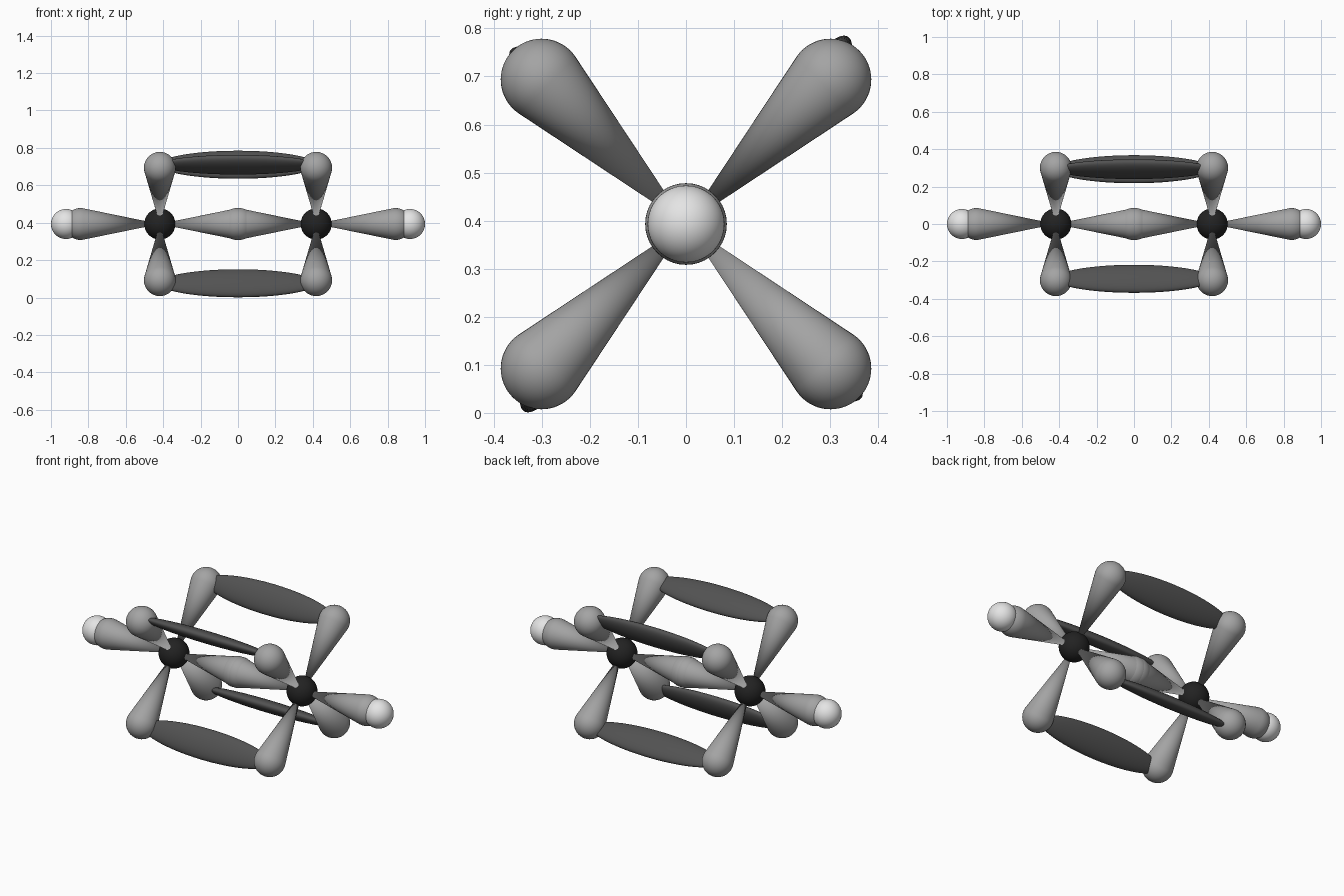
import bpy, bmesh, math
from mathutils import Matrix, Vector

if "Cube" in bpy.data.objects:
    bpy.data.objects.remove(bpy.data.objects["Cube"])

ZC = 0.393        # height of the molecule axis
CX = 0.418        # carbon atom distance from centre
REACH = 0.425     # lobe length from atom to ball centre
R = 0.085         # lobe ball radius


def material(name, v):
    m = bpy.data.materials.new(name)
    m.diffuse_color = (v, v, v, 1)
    m.use_nodes = True
    m.node_tree.nodes["Principled BSDF"].inputs["Base Color"].default_value = m.diffuse_color
    return m


LIGHT = material("light_grey", 0.37)
DARK = material("dark_grey", 0.085)
BLACK = material("black", 0.016)
WHITE = material("white", 0.78)


def finish(name, bm, mat, matrix):
    bm.normal_update()
    me = bpy.data.meshes.new(name)
    bm.to_mesh(me)
    bm.free()
    for p in me.polygons:
        p.use_smooth = True
    me.materials.append(mat)
    ob = bpy.data.objects.new(name, me)
    ob.matrix_world = matrix
    bpy.context.collection.objects.link(ob)
    return ob


def ball(name, loc, size, mat, tilt=0):
    bm = bmesh.new()
    bmesh.ops.create_uvsphere(bm, u_segments=48, v_segments=24, radius=1)
    bmesh.ops.transform(bm, verts=bm.verts, matrix=Matrix.Diagonal((*size, 1)))
    return finish(name, bm, mat, Matrix.Translation(loc) @ Matrix.Rotation(tilt, 4, 'X'))


def lobe(name, start, direction):
    """Teardrop: cone from a point, tangent to a round end, lathed about z."""
    a = math.asin(R / REACH)
    prof = [(0.0, 0.0)]
    steps = 16
    for i in range(steps + 1):
        t = -a + (math.pi / 2 + a) * i / steps
        prof.append((R * math.cos(t) if i < steps else 0.0, REACH + R * math.sin(t)))
    bm = bmesh.new()
    vs = [bm.verts.new((x, 0, z)) for x, z in prof]
    es = [bm.edges.new(p) for p in zip(vs, vs[1:])]
    bmesh.ops.spin(bm, geom=vs + es, cent=(0, 0, 0), axis=(0, 0, 1),
                   angle=2 * math.pi, steps=40, use_merge=True)
    bmesh.ops.remove_doubles(bm, verts=bm.verts, dist=1e-5)
    bmesh.ops.recalc_face_normals(bm, faces=bm.faces)
    rot = Vector(direction).to_track_quat('Z', 'Y').to_matrix().to_4x4()
    return finish(name, bm, LIGHT, Matrix.Translation(start) @ rot)


for sx, side in ((-1, "left"), (1, "right")):
    centre = (sx * CX, 0, ZC)
    # atoms
    ball(f"{side}_inner_atom", centre, (0.083,) * 3, BLACK)
    ball(f"{side}_end_atom", (sx * 0.92, 0, ZC), (0.08,) * 3, WHITE)
    # lobes along the axis
    lobe(f"{side}_outer_lobe", centre, (sx, 0, 0))
    lobe(f"{side}_middle_lobe", centre, (-sx, 0, 0))
    # four crossed lobes
    for sy, fb in ((-1, "front"), (1, "back")):
        for sz, tb in ((-1, "lower"), (1, "upper")):
            lobe(f"{side}_{fb}_{tb}_lobe", centre, (0, sy, sz))

# flattened bridges joining the lobe ends, all twisted the same way
TWIST = math.radians(14)
for sy, fb in ((-1, "front"), (1, "back")):
    for sz, tb in ((-1, "lower"), (1, "upper")):
        ball(f"{fb}_{tb}_bridge", (0, sy * 0.293, ZC + sz * 0.317),
             (0.42, 0.085, 0.034), DARK, math.atan2(sz, sy) + TWIST)
